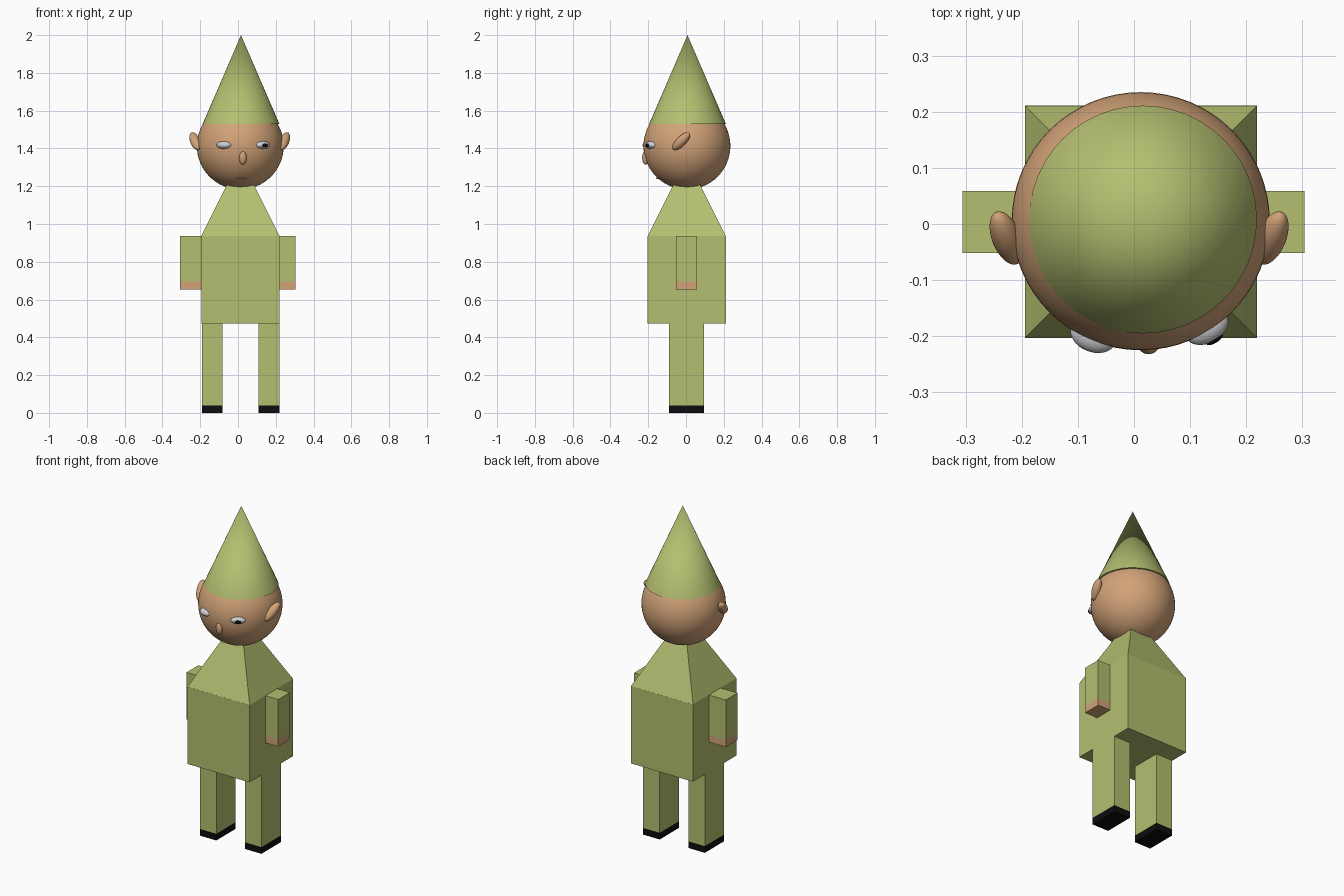
import bpy
import math
from mathutils import Vector, Matrix

if "Cube" in bpy.data.objects:
    bpy.data.objects.remove(bpy.data.objects["Cube"])


def material(name, color):
    m = bpy.data.materials.new(name)
    m.diffuse_color = (*color, 1)
    m.use_nodes = True
    m.node_tree.nodes["Principled BSDF"].inputs["Base Color"].default_value = m.diffuse_color
    return m


GREEN = material("green_cloth", (0.456, 0.521, 0.162))
SKIN = material("skin", (0.645, 0.366, 0.188))
WHITE = material("eye_white", (0.62, 0.62, 0.65))
BLACK = material("black", (0.004, 0.004, 0.004))


def finish(name, mat):
    ob = bpy.context.object
    ob.name = name
    ob.data.materials.append(mat)
    return ob


def box(name, lo, hi, mat):
    lo, hi = Vector(lo), Vector(hi)
    bpy.ops.mesh.primitive_cube_add(size=1)
    ob = finish(name, mat)
    ob.data.transform(Matrix.Translation((lo + hi) / 2) @ Matrix.Diagonal((*(hi - lo), 1)))
    return ob


def ellipsoid(name, center, radii, mat, rot=None, segs=32):
    bpy.ops.mesh.primitive_uv_sphere_add(segments=segs, ring_count=segs // 2, radius=1)
    ob = finish(name, mat)
    rot = rot or Matrix.Identity(4)
    ob.data.transform(Matrix.Translation(center) @ rot @ Matrix.Diagonal((*radii, 1)))
    bpy.ops.object.shade_smooth()
    return ob


def cone(name, sides, radius, z0, z1, x, y, mat, turn=0):
    bpy.ops.mesh.primitive_cone_add(vertices=sides, radius1=radius, radius2=0, depth=z1 - z0)
    ob = finish(name, mat)
    ob.data.transform(Matrix.Translation((x, y, (z0 + z1) / 2)) @ Matrix.Rotation(turn, 4, 'Z'))
    return ob


CX = 0.0125  # mirror plane of the figure

# Torso block with four-sided shoulder pyramid running up into the head
box("torso", (-0.194, -0.203, 0.473), (0.219, 0.211, 0.937), GREEN)
cone("shoulders", 4, 0.2065 * math.sqrt(2), 0.937, 1.35, CX, 0.004, GREEN, math.pi / 4)

# Arms with hands, legs with shoes
for side, ax, lx in (("left", -0.306, -0.191), ("right", 0.192, 0.109)):
    box(side + "_sleeve", (ax, -0.052, 0.695), (ax + 0.112, 0.059, 0.936), GREEN)
    box(side + "_hand", (ax, -0.052, 0.653), (ax + 0.112, 0.059, 0.695), SKIN)
    box(side + "_leg", (lx, -0.09, 0.04), (lx + 0.11, 0.094, 0.474), GREEN)
    box(side + "_shoe", (lx, -0.09, 0.0), (lx + 0.11, 0.094, 0.04), BLACK)

# Head and pointed hat
ellipsoid("head", (0.012, 0.005, 1.413), (0.23, 0.23, 0.23), SKIN, segs=64)
cone("hat", 48, 0.203, 1.53, 2.0, 0.016, 0.008, GREEN)
bpy.ops.object.shade_smooth_by_angle(angle=math.radians(30))

# Ears lean back, up and outward
for side, s in (("left", -1), ("right", 1)):
    axis = Vector((0.28 * s, 0.7, 0.7)).normalized()
    rot = axis.to_track_quat('Z', 'X').to_matrix().to_4x4()
    ellipsoid(side + "_ear", (0.009 + 0.236 * s, -0.025, 1.438), (0.026, 0.026, 0.064), SKIN, rot)

# Eyes turned to follow the head, with a pupil on one of them
turn_l = Matrix.Rotation(math.radians(-22), 4, 'Z')
turn_r = Matrix.Rotation(math.radians(31), 4, 'Z')
ellipsoid("left_eye", (-0.073, -0.198, 1.418), (0.042, 0.03, 0.021), WHITE, turn_l)
ellipsoid("right_eye", (0.129, -0.182, 1.418), (0.042, 0.03, 0.021), WHITE, turn_r)
ellipsoid("right_pupil", (0.144, -0.206, 1.416), (0.017, 0.006, 0.01), BLACK, turn_r, 16)

# Nose and mouth
ellipsoid("nose", (0.026, -0.212, 1.352), (0.02, 0.02, 0.038), SKIN)
ellipsoid("mouth", (0.015, -0.147, 1.243), (0.022, 0.012, 0.006), SKIN, segs=16)
